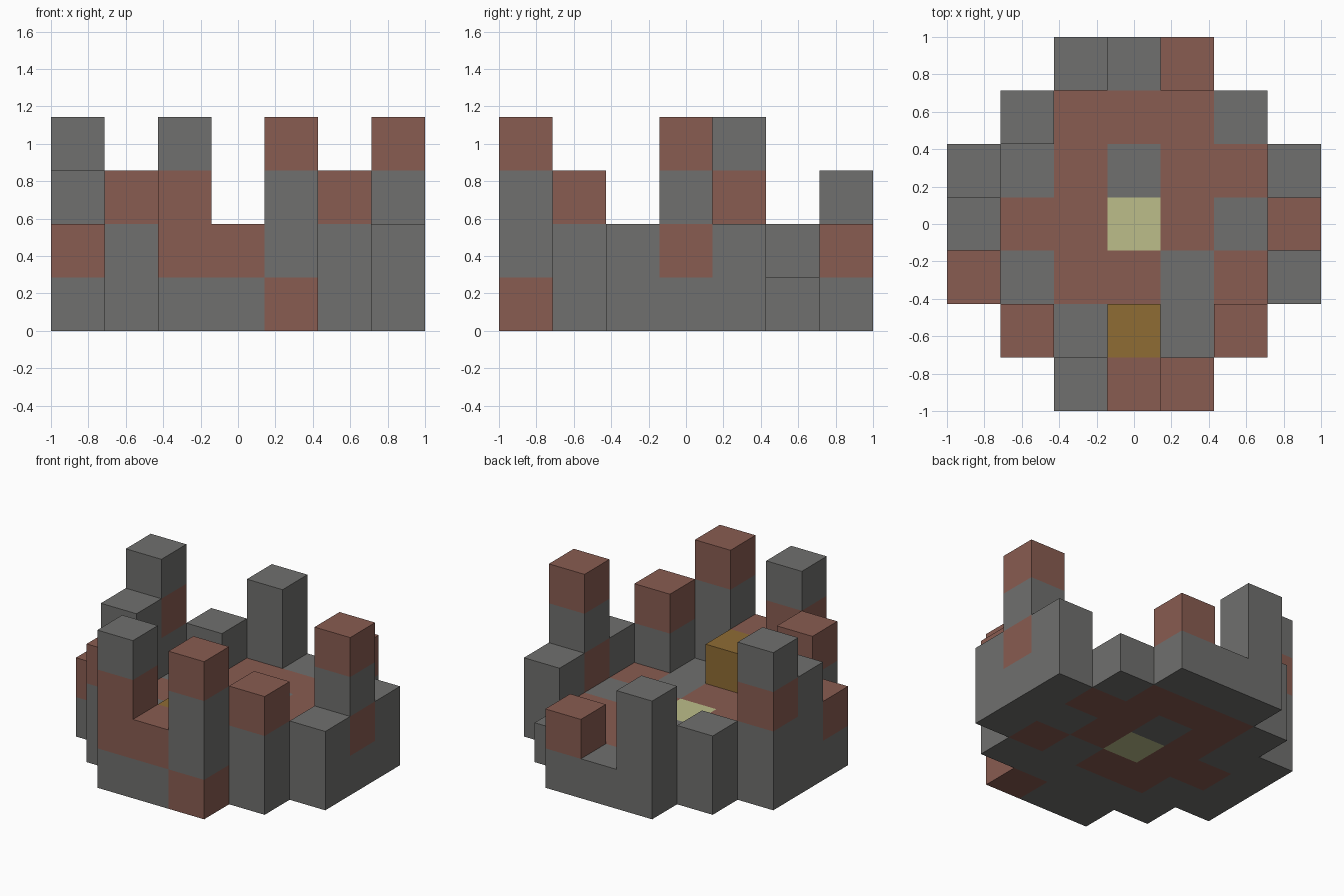
import bpy
import bmesh
from mathutils import Vector

if "Cube" in bpy.data.objects:
    bpy.data.objects.remove(bpy.data.objects["Cube"], do_unlink=True)

SIZE = 7
CELL = 2 / SIZE


def linear(c):
    c /= 255
    return c / 12.92 if c <= 0.04045 else ((c + 0.055) / 1.055) ** 2.4


def material(name, rgb):
    mat = bpy.data.materials.new(name)
    mat.use_nodes = True
    colour = (*[linear(c) for c in rgb], 1)
    mat.diffuse_color = colour
    mat.node_tree.nodes["Principled BSDF"].inputs["Base Color"].default_value = colour
    return mat


materials = {
    "s": material("grey_stone", (112, 112, 110)),
    "b": material("red_brick", (137, 92, 81)),
    "l": material("pale_yellow_lamp", (188, 190, 138)),
    "w": material("golden_wood", (143, 108, 52)),
}
KEYS = list(materials)

# Floor plan, back row first: one letter per block
FLOOR = [
    "..sss..",
    ".sbbbs.",
    "ssbsbbs",
    "sbblbss",
    "ssbbsbs",
    ".sssss.",
    "..ssb..",
]

# Blocks stacked on the floor, by column and row, lowest first
STACKS = {
    "front_wall": {(2, 0): "bbs", (3, 0): "b", (4, 0): "ssb"},
    "back_wall": {(2, 6): "ss", (4, 6): "b"},
    "left_wall": {(6, 2): "s", (6, 3): "bsb", (6, 4): "s"},
    "right_wall": {(0, 2): "b", (0, 3): "ss", (0, 4): "sbs"},
    "front_right_corner_post": {(1, 1): "sb"},
    "front_left_corner_post": {(5, 1): "sb"},
    "back_right_corner_post": {(1, 5): "s"},
    "wooden_chest": {(3, 1): "w"},
}

parts = {"floor": {(i, SIZE - 1 - r, 0): key
                   for r, row in enumerate(FLOOR)
                   for i, key in enumerate(row) if key != "."}}
for name, stacks in STACKS.items():
    parts[name] = {(i, j, k + 1): key
                   for (i, j), stack in stacks.items()
                   for k, key in enumerate(stack)}
filled = {cell for cells in parts.values() for cell in cells}


def build(name, cells):
    """Blocks as one mesh, leaving out faces hidden by a neighbour."""
    bm = bmesh.new()
    for cell, key in cells.items():
        base = Vector(cell)
        for axis in range(3):
            for side in (0, 1):
                step = [0, 0, 0]
                step[axis] = 2 * side - 1
                if tuple(a + b for a, b in zip(cell, step)) in filled:
                    continue
                corners = []
                for u, v in ((0, 0), (1, 0), (1, 1), (0, 1)):
                    p = base.copy()
                    p[axis] += side
                    p[(axis + 1) % 3] += u
                    p[(axis + 2) % 3] += v
                    corners.append(bm.verts.new((p.x * CELL - 1, p.y * CELL - 1, p.z * CELL)))
                face = bm.faces.new(corners if side else corners[::-1])
                face.material_index = KEYS.index(key)
    bmesh.ops.remove_doubles(bm, verts=bm.verts[:], dist=CELL / 100)
    mesh = bpy.data.meshes.new(name)
    bm.to_mesh(mesh)
    bm.free()
    for mat in materials.values():
        mesh.materials.append(mat)
    bpy.context.collection.objects.link(bpy.data.objects.new(name, mesh))


for part, blocks in parts.items():
    build(part, blocks)
